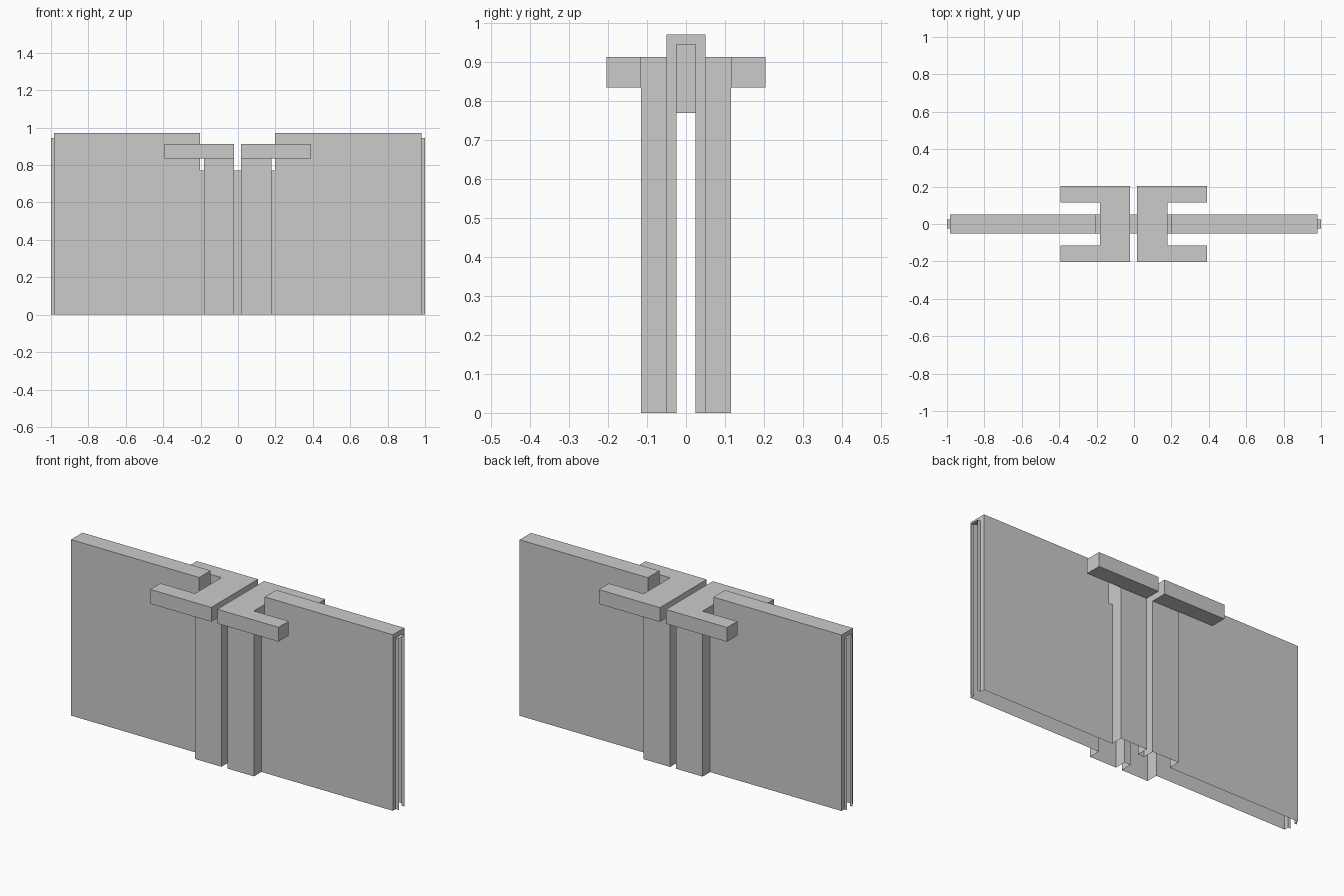
import bpy
import bmesh
import math
from mathutils import Vector

if "Cube" in bpy.data.objects:
    bpy.data.objects.remove(bpy.data.objects["Cube"])

OFF = -0.002                      # slight sideways offset of everything but the outer tips
parts = {}                        # part name -> list of (x0, x1, y0, y1, z0, z1)


def add(name, x0, x1, y, z0, z1):
    """Box symmetric in y, or spanning the given (y0, y1)."""
    y0, y1 = y if isinstance(y, tuple) else (-y, y)
    parts.setdefault(name, []).append((x0, x1, y0, y1, z0, z1))


for side, s in (("left", -1), ("right", 1)):
    def span(a, b, tip=False):
        a, b = s * a + OFF, s * b + (0 if tip else OFF)
        return min(a, b), max(a, b)

    # connector lip at the outer end, open outwards
    add(side + "_lip", *span(0.983, 1.0, True), 0.025, 0, 0.946)
    # tall wall panel
    add(side + "_panel", *span(0.2, 0.983), 0.05, 0, 0.972)
    # post, stepped out from the wall
    add(side + "_post", *span(0.0185, 0.18), 0.115, 0, 0.835)
    # cap plate with two arms reaching along the panel
    add(side + "_cap", *span(0.0185, 0.18), 0.204, 0.835, 0.914)
    add(side + "_cap", *span(0.18, 0.392), (0.115, 0.204), 0.835, 0.914)
    add(side + "_cap", *span(0.18, 0.392), (-0.204, -0.115), 0.835, 0.914)

# lower wall running between the panels
add("low_wall", -0.2 + OFF, 0.2 + OFF, 0.05, 0, 0.77)

# shared cell grid, so touching parts get no faces between them
boxes = [b for bs in parts.values() for b in bs]
cuts = [sorted({round(v, 5) for b in boxes for v in b[2 * a:2 * a + 2]}) for a in range(3)]


def owner(cell):
    if any(not 0 <= cell[a] < len(cuts[a]) - 1 for a in range(3)):
        return None
    mid = [(cuts[a][cell[a]] + cuts[a][cell[a] + 1]) / 2 for a in range(3)]
    for name, bs in parts.items():
        if any(all(b[2 * a] < mid[a] < b[2 * a + 1] for a in range(3)) for b in bs):
            return name
    return None


def build(name):
    bm = bmesh.new()
    for i in range(len(cuts[0]) - 1):
        for j in range(len(cuts[1]) - 1):
            for k in range(len(cuts[2]) - 1):
                cell = (i, j, k)
                if owner(cell) != name:
                    continue
                for a in range(3):
                    for d in (0, 1):
                        near = list(cell)
                        near[a] += 2 * d - 1
                        # the underside and both outer ends stay open
                        rim = (a == 2 and near[2] < 0) or (
                            a == 0 and not 0 <= near[0] < len(cuts[0]) - 1)
                        if rim or owner(near):
                            continue
                        u, v = (a + 1) % 3, (a + 2) % 3
                        ring = []
                        for p, q in ((0, 0), (1, 0), (1, 1), (0, 1)):
                            co = Vector()
                            co[a] = cuts[a][cell[a] + d]
                            co[u] = cuts[u][cell[u] + p]
                            co[v] = cuts[v][cell[v] + q]
                            ring.append(bm.verts.new(co))
                        bm.faces.new(ring if d else ring[::-1])
    bmesh.ops.remove_doubles(bm, verts=bm.verts, dist=1e-5)
    bmesh.ops.dissolve_limit(bm, angle_limit=math.radians(1), verts=bm.verts, edges=bm.edges)
    mesh = bpy.data.meshes.new(name)
    bm.to_mesh(mesh)
    bm.free()
    bpy.context.collection.objects.link(bpy.data.objects.new(name, mesh))


for part in parts:
    build(part)
